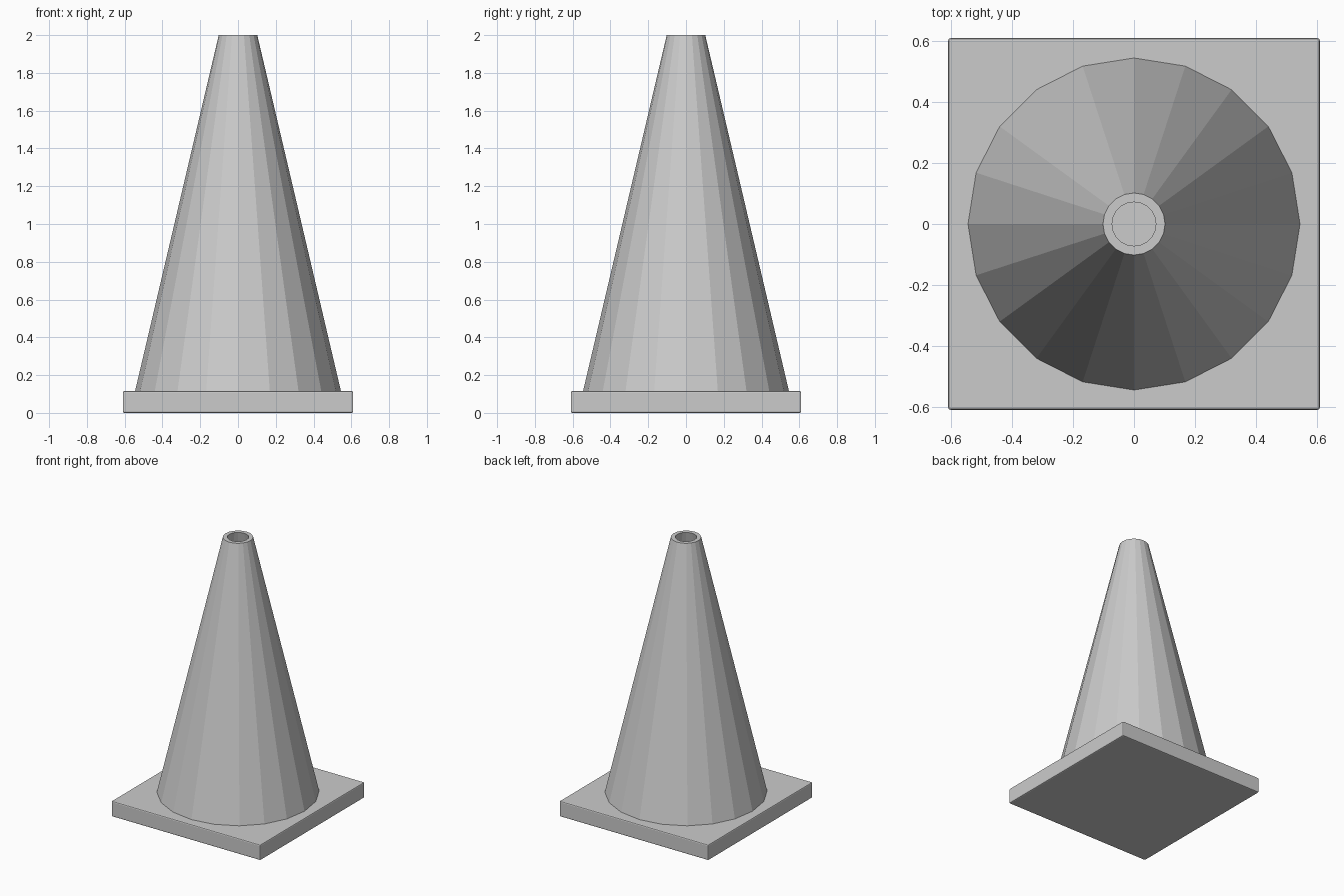
import bpy, bmesh
from math import cos, sin, tau

if "Cube" in bpy.data.objects:
    bpy.data.objects.remove(bpy.data.objects["Cube"])

SIDES = 20
BASE_HALF, BASE_H = 0.61, 0.115


def make_object(name, bm):
    mesh = bpy.data.meshes.new(name)
    bmesh.ops.recalc_face_normals(bm, faces=bm.faces)
    bm.to_mesh(mesh)
    bm.free()
    obj = bpy.data.objects.new(name, mesh)
    bpy.context.collection.objects.link(obj)
    return obj


# Square base plate with softened edges
bm = bmesh.new()
bmesh.ops.create_cube(bm, size=1)
for v in bm.verts:
    v.co.x *= 2 * BASE_HALF
    v.co.y *= 2 * BASE_HALF
    v.co.z = (v.co.z + 0.5) * BASE_H
base = make_object("base_plate", bm)
bevel = base.modifiers.new("edge_bevel", 'BEVEL')
bevel.width = 0.008
bevel.segments = 2

# Hollow faceted cone: closed (radius, height) profile swept around z
profile = [(0.545, BASE_H), (0.102, 2.0), (0.072, 2.0), (0.515, BASE_H)]
bm = bmesh.new()
rings = [[bm.verts.new((r * cos(tau * i / SIDES), r * sin(tau * i / SIDES), z))
          for i in range(SIDES)] for r, z in profile]
for k, lower in enumerate(rings):
    upper = rings[(k + 1) % len(rings)]
    for i in range(SIDES):
        j = (i + 1) % SIDES
        bm.faces.new((lower[i], lower[j], upper[j], upper[i]))
make_object("cone_body", bm)
